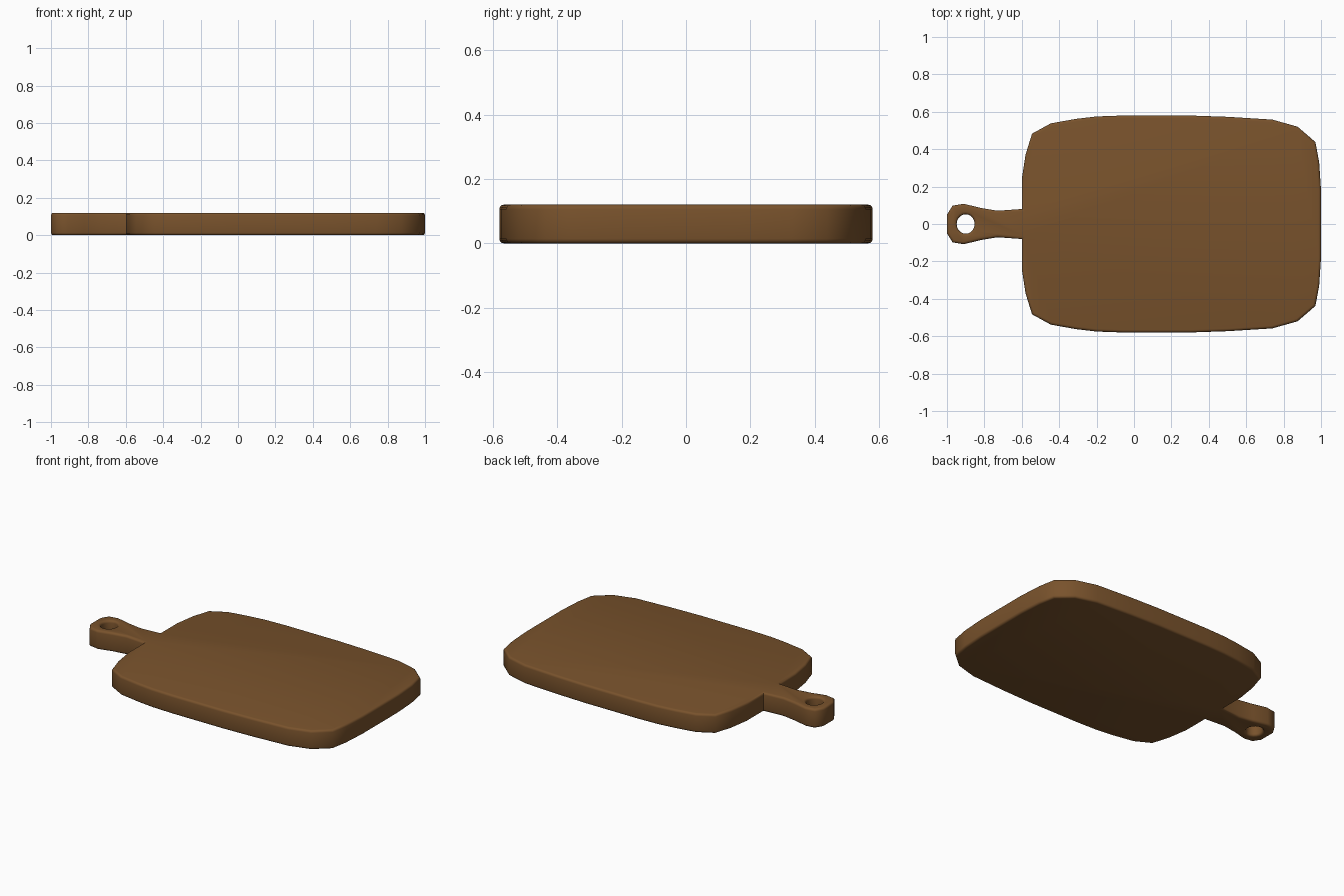
import bpy, bmesh, math

if "Cube" in bpy.data.objects:
    bpy.data.objects.remove(bpy.data.objects["Cube"])

H = 0.12

# Half outline: handle end -> neck -> rounded board (mirrored in y)
half = [(-1, 0.05), (-0.97, 0.098), (-0.91, 0.108), (-0.82, 0.086), (-0.73, 0.071),
        (-0.6, 0.08), (-0.6, 0.24), (-0.58, 0.37), (-0.545, 0.483), (-0.445, 0.538),
        (-0.31, 0.562), (-0.2, 0.575), (-0.06, 0.58), (0.3, 0.58), (0.5, 0.573),
        (0.74, 0.558), (0.875, 0.52), (0.97, 0.438), (0.99, 0.33), (1, 0.18)]
outline = half + [(x, -y) for x, y in reversed(half)]


def prism(name, pts, z0, z1):
    bm = bmesh.new()
    face = bm.faces.new([bm.verts.new((x, y, z0)) for x, y in pts])
    new = bmesh.ops.extrude_face_region(bm, geom=[face])["geom"]
    for v in new:
        if isinstance(v, bmesh.types.BMVert):
            v.co.z = z1
    bmesh.ops.recalc_face_normals(bm, faces=bm.faces)
    mesh = bpy.data.meshes.new(name)
    bm.to_mesh(mesh)
    bm.free()
    ob = bpy.data.objects.new(name, mesh)
    bpy.context.collection.objects.link(ob)
    return ob


# Board with handle
board = prism("cutting_board", outline, 0, H)

# Hanging hole
n = 20
circle = [(-0.9 + 0.048 * math.cos(2 * math.pi * i / n),
           0.052 * math.sin(2 * math.pi * i / n)) for i in range(n)]
cutter = prism("hole_cutter", circle, -0.1, H + 0.1)
cutter.hide_render = True

cut = board.modifiers.new("hole", "BOOLEAN")
cut.operation = "DIFFERENCE"
cut.object = cutter
cut.solver = "EXACT"

# Softened rims only (the side corners stay below the angle limit)
bev = board.modifiers.new("rim", "BEVEL")
bev.width = 0.014
bev.segments = 3
bev.limit_method = "ANGLE"
bev.angle_limit = math.radians(88)

bpy.context.view_layer.objects.active = board
board.select_set(True)
for m in ("hole", "rim"):
    bpy.ops.object.modifier_apply(modifier=m)
bpy.data.objects.remove(cutter)
bpy.ops.object.shade_smooth_by_angle(angle=math.radians(50))

# Wood colour
wood = bpy.data.materials.new("wood")
wood.diffuse_color = (0.19, 0.085, 0.025, 1)
wood.use_nodes = True
wood.node_tree.nodes["Principled BSDF"].inputs["Base Color"].default_value = wood.diffuse_color
board.data.materials.clear()
board.data.materials.append(wood)
